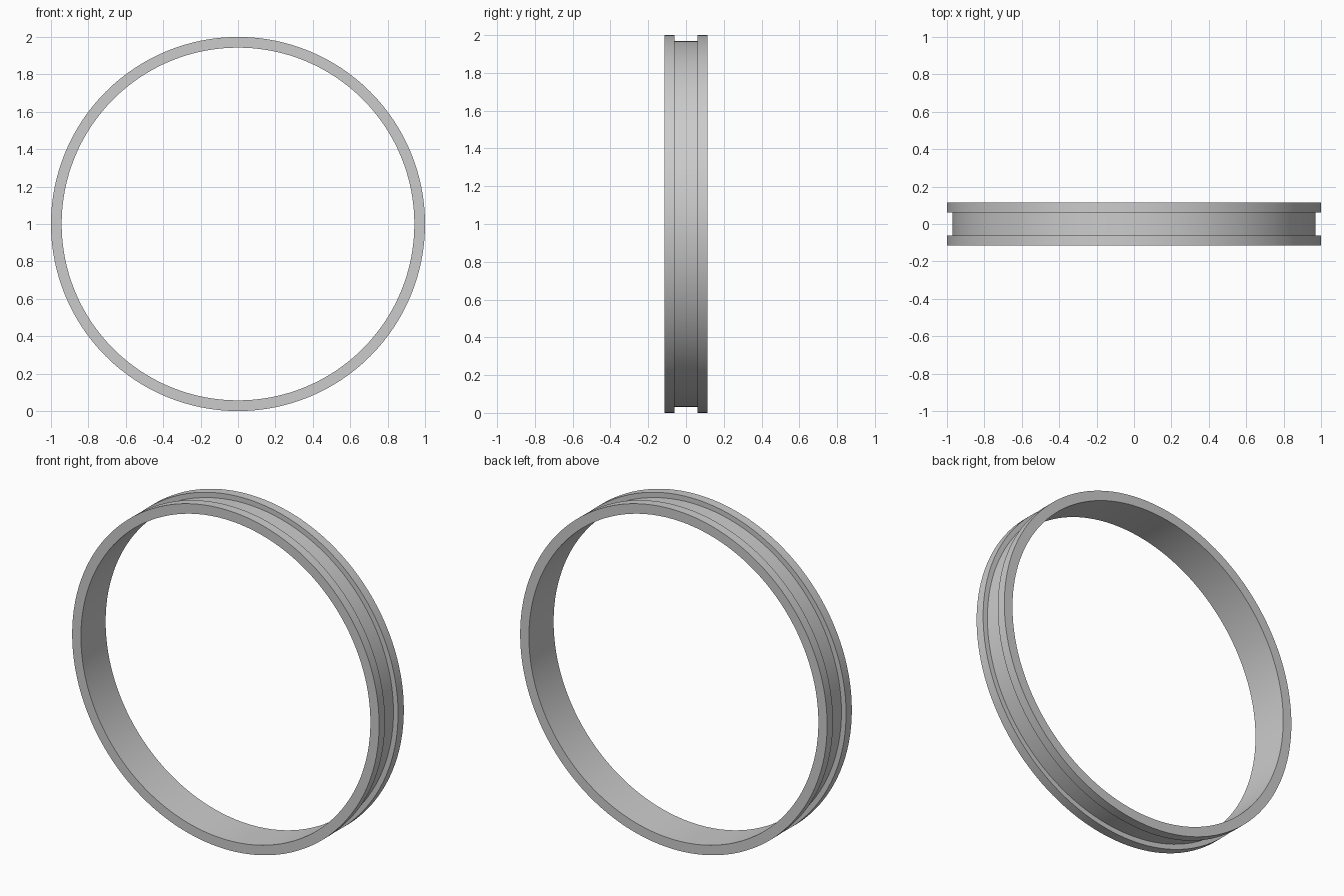
import bpy
import bmesh
import math
from mathutils import Matrix, Vector

cube = bpy.data.objects.get("Cube")
if cube:
    bpy.data.objects.remove(cube, do_unlink=True)

SEGMENTS = 128
OUTER, GROOVE, INNER = 1.0, 0.97, 0.943
HALF_WIDTH, HALF_GROOVE = 0.115, 0.061

# Plain grey metal
grey = bpy.data.materials.new("plain_grey")
grey.use_nodes = True
colour = (0.6, 0.6, 0.6, 1.0)
grey.diffuse_color = colour
grey.node_tree.nodes["Principled BSDF"].inputs["Base Color"].default_value = colour

# Channel cross-section as (radius, y): two flanges with a groove between
half = [(INNER, HALF_WIDTH), (OUTER, HALF_WIDTH),
        (OUTER, HALF_GROOVE), (GROOVE, HALF_GROOVE)]
profile = half + [(r, -y) for r, y in reversed(half)]

# Sweep the section round the y axis
bm = bmesh.new()
rings = []
for i in range(SEGMENTS):
    turn = Matrix.Rotation(math.tau * i / SEGMENTS, 3, 'Y')
    rings.append([bm.verts.new(turn @ Vector((r, y, 0)) + Vector((0, 0, OUTER)))
                  for r, y in profile])
count = len(profile)
for i, ring in enumerate(rings):
    following = rings[(i + 1) % SEGMENTS]
    for j in range(count):
        k = (j + 1) % count
        bm.faces.new((ring[j], ring[k], following[k], following[j]))
bmesh.ops.recalc_face_normals(bm, faces=bm.faces)

mesh = bpy.data.meshes.new("grooved_ring")
bm.to_mesh(mesh)
bm.free()
mesh.materials.append(grey)
ring_object = bpy.data.objects.new("grooved_ring", mesh)
bpy.context.collection.objects.link(ring_object)

# Smooth round the ring, crisp at the edges
bpy.ops.object.select_all(action='DESELECT')
ring_object.select_set(True)
bpy.context.view_layer.objects.active = ring_object
bpy.ops.object.shade_smooth_by_angle(angle=math.radians(30))
